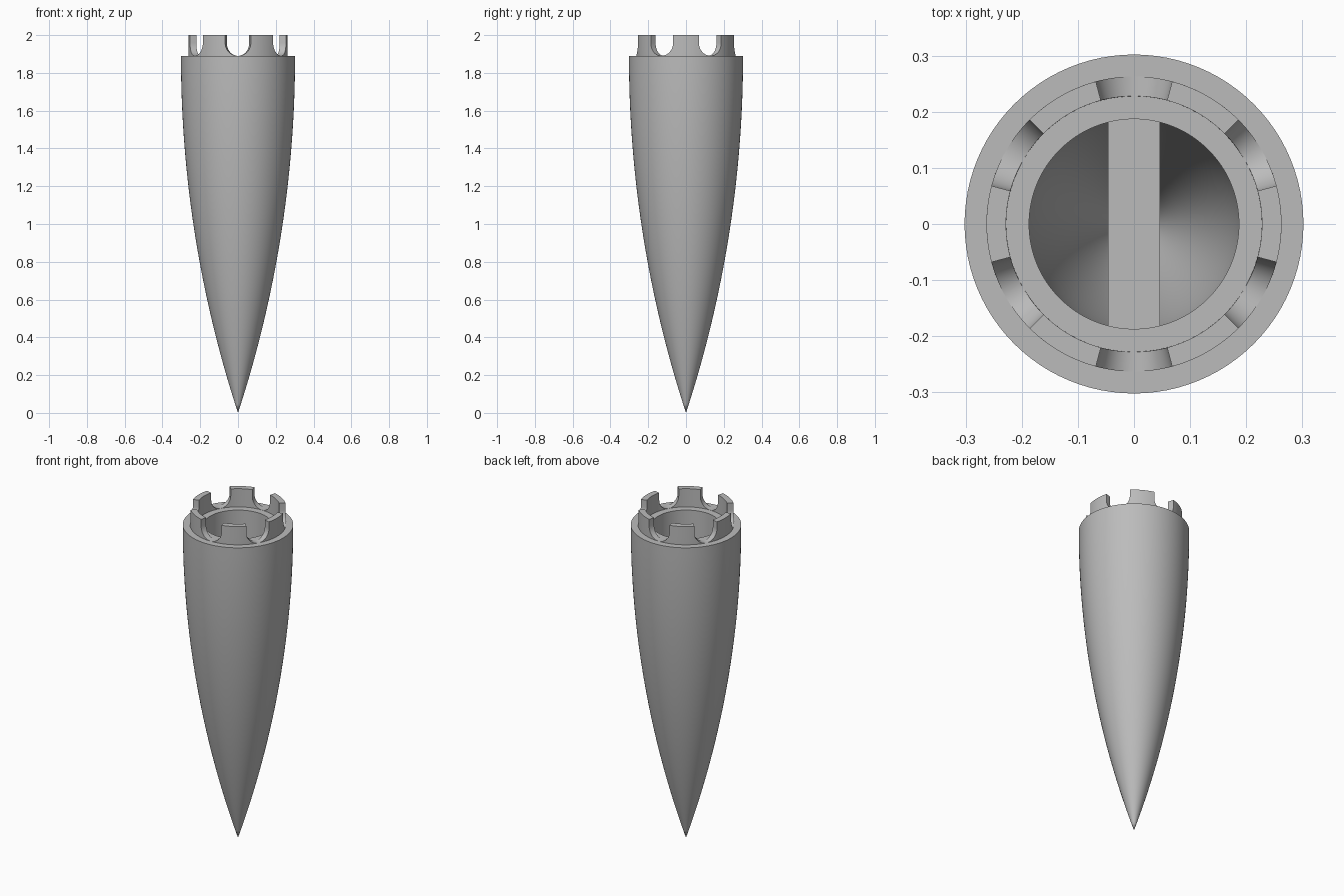
import bpy, bmesh, math

if "Cube" in bpy.data.objects:
    bpy.data.objects.remove(bpy.data.objects["Cube"], do_unlink=True)

LENGTH, RADIUS, TOP = 1.89, 0.302, 2.0
CROWN_IN, CROWN_OUT, HOLE = 0.228, 0.263, 0.187
TEETH, SEGMENTS = 6, 96

grey = bpy.data.materials.new("light_grey")
grey.use_nodes = True
colour = (0.5, 0.5, 0.5, 1)
grey.diffuse_color = colour
grey.node_tree.nodes["Principled BSDF"].inputs["Base Color"].default_value = colour


def finish(name, bm):
    bmesh.ops.remove_doubles(bm, verts=bm.verts, dist=1e-5)
    bmesh.ops.recalc_face_normals(bm, faces=bm.faces)
    mesh = bpy.data.meshes.new(name)
    bm.to_mesh(mesh)
    bm.free()
    mesh.materials.append(grey)
    obj = bpy.data.objects.new(name, mesh)
    bpy.context.collection.objects.link(obj)
    bpy.ops.object.select_all(action="DESELECT")
    obj.select_set(True)
    bpy.context.view_layer.objects.active = obj
    bpy.ops.object.shade_smooth_by_angle(angle=math.radians(30))
    return obj


def ogive(z, length, radius):
    """Radius of a tangent ogive at height z above its tip."""
    rho = (radius ** 2 + length ** 2) / (2 * radius)
    return math.sqrt(rho ** 2 - (length - z) ** 2) + radius - rho


# Hollow pointed body: outer ogive, flat rim, bore, then tapering cavity
steps = 40
profile = [(ogive(LENGTH * i / steps, LENGTH, RADIUS), LENGTH * i / steps)
           for i in range(steps + 1)]
profile[0] = (0, 0)
cavity_tip, cavity_top = 0.4, 1.55
profile.append((HOLE, LENGTH))
depth = cavity_top - cavity_tip
for i in range(12, -1, -1):
    z = depth * i / 12
    profile.append((ogive(z, depth, HOLE) if i else 0, cavity_tip + z))

bm = bmesh.new()
verts = [bm.verts.new((r, 0, z)) for r, z in profile]
edges = [bm.edges.new(pair) for pair in zip(verts, verts[1:])]
bmesh.ops.spin(bm, geom=verts + edges, cent=(0, 0, 0), axis=(0, 0, 1),
               angle=math.tau, steps=SEGMENTS, use_duplicate=False)
finish("cone_body", bm)

# Crown: teeth that widen at the base so the gaps are round-bottomed slots
pitch = math.pi / TEETH
slot = pitch / 2
slot_radius = CROWN_OUT * math.sin(slot)
rows = []
for i in range(11):
    t = math.pi / 2 * i / 10
    rows.append((pitch - slot * math.sin(t), LENGTH + slot_radius * (1 - math.cos(t))))
rows.append((pitch - slot, TOP))

bm = bmesh.new()
columns = 12
for tooth in range(TEETH):
    middle = math.tau * tooth / TEETH
    layers = []
    for r in (CROWN_IN, CROWN_OUT):
        layers.append([[bm.verts.new((r * math.cos(middle + half * u),
                                      r * math.sin(middle + half * u), z))
                        for u in (2 * c / columns - 1 for c in range(columns + 1))]
                       for half, z in rows])
    inner, outer = layers
    for layer in layers:
        for low, high in zip(layer, layer[1:]):
            for c in range(columns):
                bm.faces.new((low[c], low[c + 1], high[c + 1], high[c]))
    for c in range(columns):
        bm.faces.new((inner[-1][c], inner[-1][c + 1], outer[-1][c + 1], outer[-1][c]))
    for side in (0, -1):
        for j in range(len(rows) - 1):
            bm.faces.new((inner[j][side], inner[j + 1][side],
                          outer[j + 1][side], outer[j][side]))
finish("toothed_crown", bm)

# Anchor bar across the bore
bm = bmesh.new()
bmesh.ops.create_cube(bm, size=1)
bmesh.ops.scale(bm, vec=(0.092, 2 * HOLE, 0.09), verts=bm.verts)
bmesh.ops.translate(bm, vec=(0, 0, 1.6), verts=bm.verts)
finish("anchor_bar", bm)
